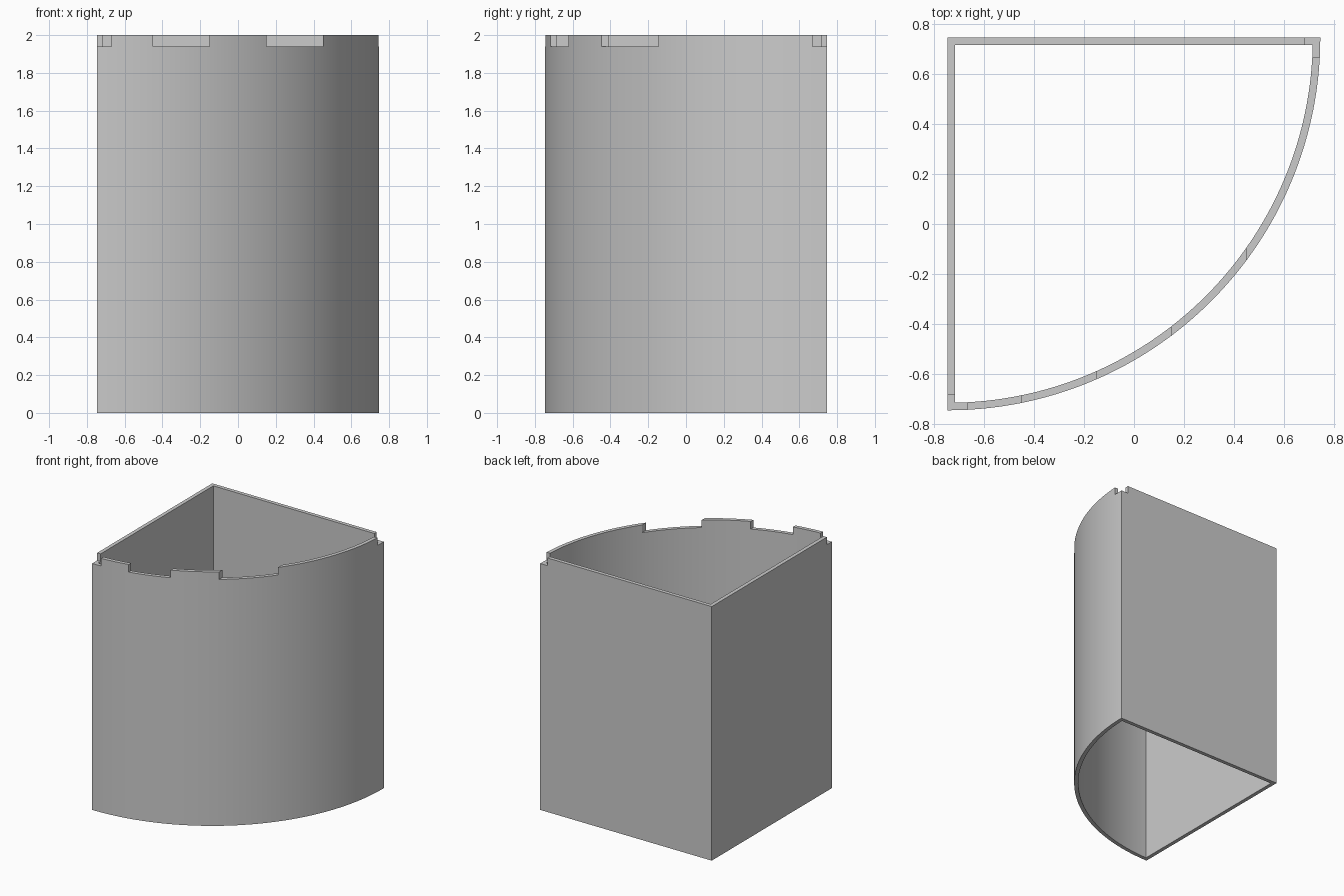
import bpy, bmesh, math

if "Cube" in bpy.data.objects:
    bpy.data.objects.remove(bpy.data.objects["Cube"])

H = 0.747          # half width of the footprint
R = 2 * H          # outer radius, centred on the back left corner
T = 0.03           # wall thickness
HEIGHT, NOTCH = 2.0, 0.06
SEG = 72


def sector(inset):
    """Quarter-circle outline, pulled inward by inset."""
    r = R - inset
    a = math.asin(inset / r)
    pts = [(-H + inset, H - inset)]
    for i in range(SEG + 1):
        t = a + (math.pi / 2 - 2 * a) * i / SEG
        pts.append((-H + r * math.sin(t), H - r * math.cos(t)))
    return pts


def box(bm, x0, x1, y0, y1, z0, z1):
    vs = bmesh.ops.create_cube(bm, size=1)["verts"]
    for v in vs:
        v.co = (x1 if v.co.x > 0 else x0, y1 if v.co.y > 0 else y0, z1 if v.co.z > 0 else z0)


def add_object(name, bm):
    bmesh.ops.recalc_face_normals(bm, faces=bm.faces)
    me = bpy.data.meshes.new(name)
    bm.to_mesh(me)
    bm.free()
    ob = bpy.data.objects.new(name, me)
    bpy.context.collection.objects.link(ob)
    return ob


# Open quarter-round shell
bm = bmesh.new()
rings = [[bm.verts.new((x, y, z)) for x, y in sector(d)]
         for d, z in ((0, 0), (0, HEIGHT), (T, HEIGHT), (T, 0))]
n = len(rings[0])
for k in range(4):
    a, b = rings[k], rings[(k + 1) % 4]
    for i in range(n):
        j = (i + 1) % n
        bm.faces.new((a[i], a[j], b[j], b[i]))
shell = add_object("curved_shell", bm)

# Notches in the top rim: two along the curve, one at each curve end
bm = bmesh.new()
z0, z1 = HEIGHT - NOTCH, HEIGHT + 0.1
for x0, x1, y0, y1 in ((-0.45, -0.15, -0.9, -0.5),
                       (0.15, 0.45, -0.6, 0.0),
                       (-0.9, -0.67, -0.9, -0.685),
                       (0.685, 0.9, 0.67, 0.9)):
    box(bm, x0, x1, y0, y1, z0, z1)
cutter = add_object("notch_cutter", bm)
cutter.hide_render = True

bpy.context.view_layer.objects.active = shell
shell.select_set(True)
mod = shell.modifiers.new("notches", "BOOLEAN")
mod.operation = "DIFFERENCE"
mod.solver = "EXACT"
mod.object = cutter
bpy.ops.object.modifier_apply(modifier=mod.name)
bpy.data.objects.remove(cutter)

bpy.ops.object.shade_smooth_by_angle(angle=math.radians(30))
